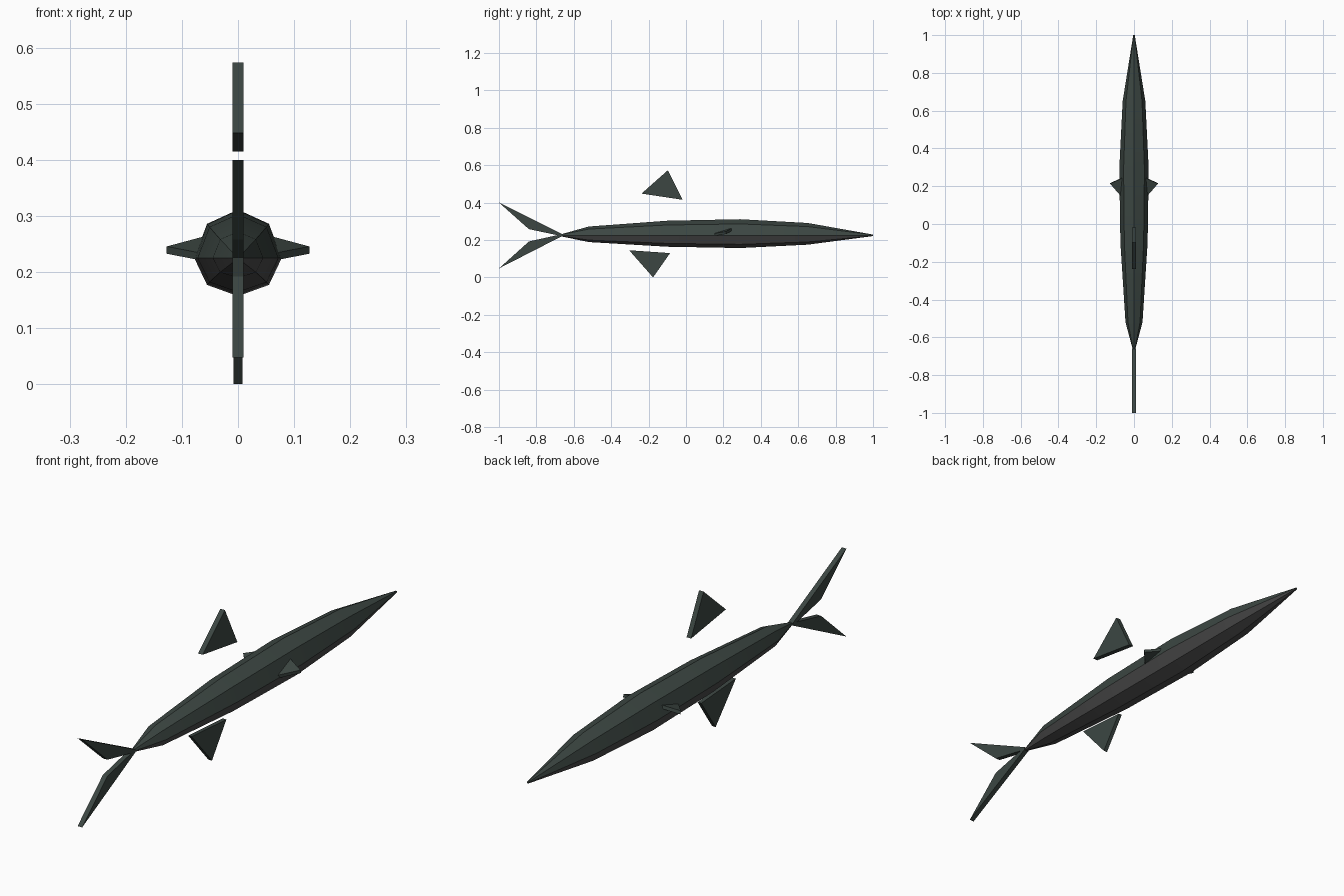
import bpy, bmesh, math

if "Cube" in bpy.data.objects:
    bpy.data.objects.remove(bpy.data.objects["Cube"])


def material(name, rgb):
    m = bpy.data.materials.new(name)
    m.diffuse_color = (*rgb, 1)
    m.use_nodes = True
    m.node_tree.nodes["Principled BSDF"].inputs["Base Color"].default_value = m.diffuse_color
    return m


GREEN = material("dark_green", (0.045, 0.062, 0.055))
GREY = material("belly_grey", (0.07, 0.07, 0.07))


def finish(bm, name, *mats):
    bmesh.ops.recalc_face_normals(bm, faces=bm.faces)
    mesh = bpy.data.meshes.new(name)
    bm.to_mesh(mesh)
    bm.free()
    ob = bpy.data.objects.new(name, mesh)
    bpy.context.collection.objects.link(ob)
    for m in mats:
        mesh.materials.append(m)
    return ob


def prism(name, points, offset):
    """Thin slab: a flat outline closed with a copy moved by offset."""
    bm = bmesh.new()
    a = [bm.verts.new([c - o / 2 for c, o in zip(p, offset)]) for p in points]
    b = [bm.verts.new([c + o / 2 for c, o in zip(p, offset)]) for p in points]
    bm.faces.new(a)
    bm.faces.new(b[::-1])
    n = len(a)
    for i in range(n):
        j = (i + 1) % n
        bm.faces.new((a[i], b[i], b[j], a[j]))
    return finish(bm, name, GREEN)


# Body: eight-sided sections (y, half width, height above and below the axis)
AXIS = 0.225
sections = [(1.0, 0.004, 0.004, 0.004), (0.65, 0.06, 0.066, 0.05),
            (0.29, 0.078, 0.086, 0.068), (-0.1, 0.072, 0.078, 0.061),
            (-0.52, 0.045, 0.047, 0.036), (-0.67, 0.005, 0.005, 0.005)]
bm = bmesh.new()
rings = []
for y, w, up, down in sections:
    ring = []
    for k in range(8):
        s, c = math.sin(k * math.pi / 4), math.cos(k * math.pi / 4)
        ring.append(bm.verts.new((w * c, y, AXIS + s * (up if s > 0 else down))))
    rings.append(ring)
for r0, r1 in zip(rings, rings[1:]):
    for k in range(8):
        j = (k + 1) % 8
        f = bm.faces.new((r0[k], r0[j], r1[j], r1[k]))
        f.material_index = 0 if k < 4 else 1
bm.faces.new(rings[0])
bm.faces.new(rings[-1])
body = finish(bm, "body", GREEN, GREY)
bpy.context.view_layer.objects.active = body
body.select_set(True)
bpy.ops.object.shade_smooth_by_angle(angle=math.radians(30))

# Fins in the middle plane: (y, z) outlines and thickness
fins = {
    "upper_tail_fin": ([(-0.66, 0.23), (-1, 0.40), (-0.84, 0.258), (-0.67, 0.222)], 0.02),
    "lower_tail_fin": ([(-0.66, 0.222), (-1, 0.048), (-0.84, 0.192), (-0.67, 0.23)], 0.02),
    "dorsal_fin": ([(-0.018, 0.415), (-0.097, 0.573), (-0.238, 0.448)], 0.02),
    "anal_fin": ([(-0.085, 0.13), (-0.304, 0.145), (-0.176, 0.0)], 0.016),
}
for name, (outline, thick) in fins.items():
    prism(name, [(0, y, z) for y, z in outline], (thick, 0, 0))

# Small side fins, tilted up toward the nose
for side, name in ((1, "right_side_fin"), (-1, "left_side_fin")):
    prism(name, [(side * 0.06, 0.245, 0.257), (side * 0.127, 0.215, 0.239),
                 (side * 0.06, 0.138, 0.226)], (0, -0.003, 0.013))
